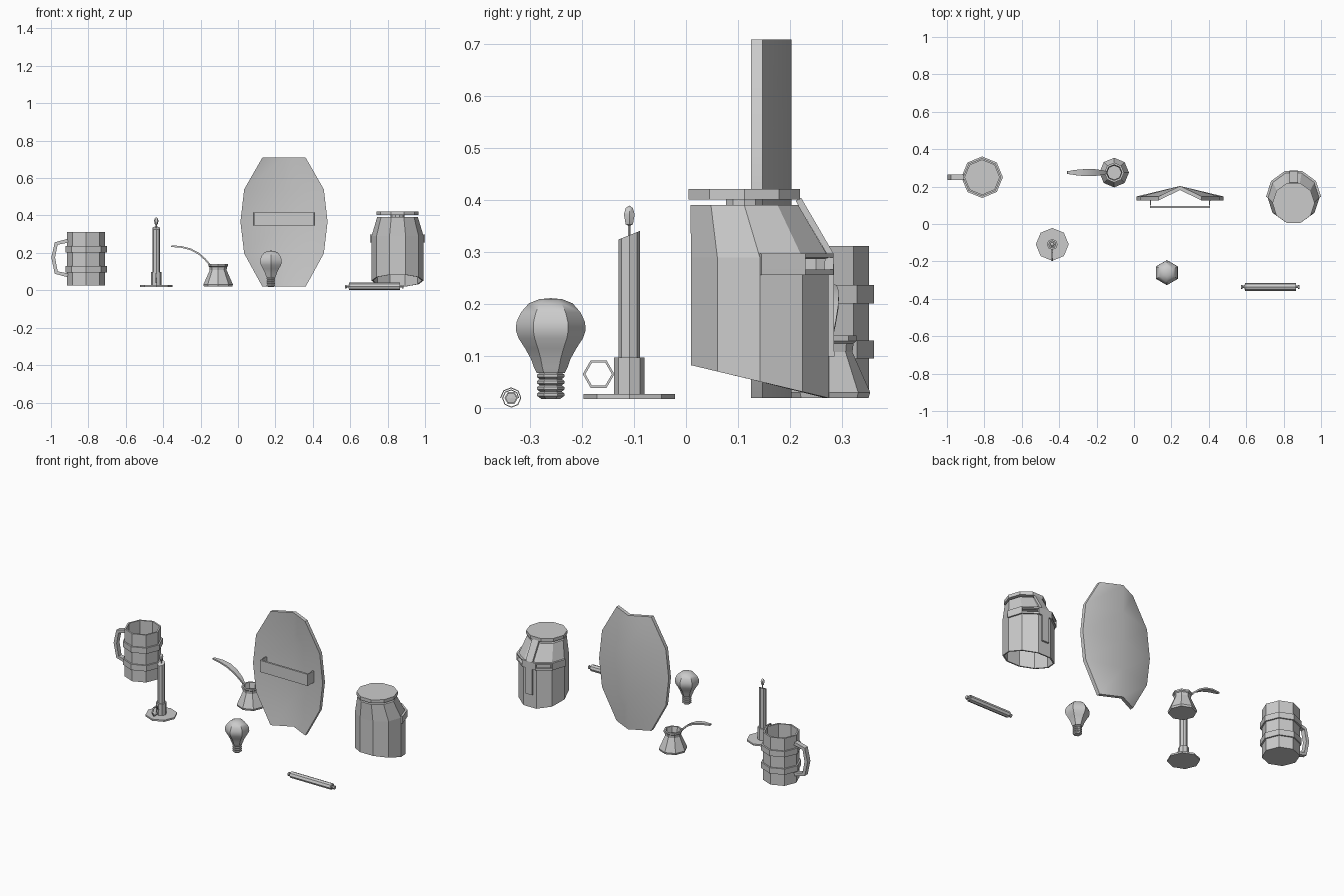
import bpy, bmesh
from math import sin, cos, pi, radians
from mathutils import Vector

if "Cube" in bpy.data.objects:
    bpy.data.objects.remove(bpy.data.objects["Cube"])


def make(name, verts, faces, smooth=None):
    bm = bmesh.new()
    vs = [bm.verts.new(v) for v in verts]
    for f in faces:
        bm.faces.new([vs[i] for i in f])
    bmesh.ops.remove_doubles(bm, verts=bm.verts, dist=1e-5)
    bmesh.ops.recalc_face_normals(bm, faces=bm.faces)
    me = bpy.data.meshes.new(name)
    bm.to_mesh(me)
    bm.free()
    ob = bpy.data.objects.new(name, me)
    bpy.context.collection.objects.link(ob)
    if smooth:
        bpy.ops.object.select_all(action='DESELECT')
        ob.select_set(True)
        bpy.context.view_layer.objects.active = ob
        bpy.ops.object.shade_smooth_by_angle(angle=radians(smooth))
    return ob


def lathe(name, profile, n, centre, turn=0.0, loop=False, axis='Z', smooth=None):
    """Revolve (radius, height) points; axis X lays the part on its side."""
    verts = []
    for r, h in profile:
        for k in range(n):
            a = 2 * pi * k / n + turn
            p = (r * cos(a), r * sin(a), h) if axis == 'Z' else (h, r * cos(a), r * sin(a))
            verts.append(Vector(p) + Vector(centre))
    m = len(profile)
    faces = []
    for j in range(m if loop else m - 1):
        i = (j + 1) % m
        for k in range(n):
            q = (k + 1) % n
            f = [j * n + k, j * n + q, i * n + q, i * n + k]
            if profile[j][0] == 0:
                f.pop(1)
            elif profile[i][0] == 0:
                f.pop(2)
            faces.append(f)
    return make(name, verts, faces, smooth)


def disc(name, r, z0, z1, n, centre, turn=0.0, **kw):
    return lathe(name, [(0, z0), (r, z0), (r, z1), (0, z1)], n, centre, turn, **kw)


def ribbon(name, path, widths, thick, place, closed=False, smooth=None):
    """Sweep a flat rectangular section along a 2D path."""
    n = len(path)
    pts = [Vector(p) for p in path]
    if not isinstance(widths, (list, tuple)):
        widths = [widths] * n
    verts, faces = [], []
    for i, p in enumerate(pts):
        a = pts[(i - 1) % n] if closed or i else p
        b = pts[(i + 1) % n] if closed or i < n - 1 else p
        d = (b - a).normalized()
        off = Vector((-d.y, d.x)) * thick / 2
        w = widths[i] / 2
        for q, s in ((p + off, w), (p + off, -w), (p - off, -w), (p - off, w)):
            verts.append(place(q.x, q.y, s))
    for i in range(n if closed else n - 1):
        j = (i + 1) % n
        faces += [(4 * i + k, 4 * i + (k + 1) % 4, 4 * j + (k + 1) % 4, 4 * j + k) for k in range(4)]
    if not closed:
        faces += [(0, 1, 2, 3), tuple(range(4 * n - 4, 4 * n))]
    return make(name, verts, faces, smooth)


# Tankard: hollow body, two bands, side handle
mug = (-0.812, 0.25, 0)
lathe("mug_body", [(0, .025), (.102, .025), (.102, .312), (.092, .312), (.092, .045), (0, .045)], 8, mug)
for z in (.096, .202):
    lathe("mug_band", [(.098, z), (.111, z), (.111, z + .035), (.098, z + .035)], 8, mug, loop=True)
ribbon("mug_handle", [(-.91, .265), (-.972, .25), (-.988, .175), (-.972, .095), (-.91, .08)],
       .028, .02, lambda a, b, w: (a, .25 + w, b))

# Candle in a chamber stick
can = (-0.437, -0.109, 0)
disc("candle_plate", .088, .018, .028, 8, can)
disc("candle_socket", .029, .028, .098, 8, can)
candle = disc("candle", .021, .09, .333, 8, can)
for v in candle.data.vertices:
    if v.co.z > .2:
        v.co.z += (v.co.y - can[1]) * .4
disc("candle_wick", .003, .33, .356, 6, can)
lathe("candle_flame", [(0, .35), (.008, .354), (.012, .373), (.008, .385), (0, .39)], 6, can, smooth=40)
ribbon("candle_ring", [(-.168 + .028 * cos(k * pi / 3), .066 + .028 * sin(k * pi / 3)) for k in range(6)],
       .008, .005, lambda a, b, w: (can[0] + w, a, b), closed=True)

# Long-handled coffee pot
pot = (-0.106, 0.275, 0)
lathe("coffee_pot", [(0, .02), (.076, .02), (.079, .031), (.045, .108), (.047, .125), (.053, .13), (.053, .14),
                     (.042, .14), (.037, .108), (.068, .036), (0, .036)], 8, pot)
ribbon("coffee_pot_handle", [(-.148, .133), (-.175, .165), (-.21, .196), (-.255, .22), (-.305, .232), (-.357, .236)],
       [.012, .026, .036, .038, .03, .014], .009, lambda a, b, w: (a, pot[1] + w, b), smooth=30)

# Bent shield with a strap on its inner side
rows = [(.02, .116), (.197, .213), (.366, .233), (.54, .213), (.709, .116)]
sv, sf = [], []
for z, hw in rows:
    sv += [(.246 + hw * s, y, z) for s, y in
           ((-1, .125), (0, .182), (1, .125), (1, .147), (0, .203), (-1, .147))]
for j in range(4):
    sf += [(6 * j + k, 6 * j + (k + 1) % 6, 6 * j + 6 + (k + 1) % 6, 6 * j + 6 + k) for k in range(6)]
for b in (0, 24):
    sf += [(b, b + 1, b + 4, b + 5), (b + 1, b + 2, b + 3, b + 4)]
make("shield", sv, sf, smooth=60)
ribbon("shield_strap", [(.088, .16), (.088, .091), (.404, .091), (.404, .16)], .07, .012,
       lambda a, b, w: (a, b, .381 + w))


# Great helm facing +y
HX = .853


def helm_shell(name, rings, facets, thick, offset, slit_row, cap=False):
    n = 10
    verts, faces = [], []
    for zf, cy, r in rings:
        for k in range(n):
            a = 2 * pi * k / n
            y = cy + r * sin(a)
            verts.append((HX + r * cos(a), y, zf(y)))
    for j in range(len(rings) - 1):
        for k in range(facets):
            if j == slit_row and k in (1, 3):
                continue  # eye slits
            q = (k + 1) % n
            faces.append((j * n + k, j * n + q, j * n + n + q, j * n + n + k))
    if cap:
        faces.append(tuple(range(len(verts) - n, len(verts))))
    used = {i for f in faces for i in f}
    remap = {i: p for p, i in enumerate(sorted(used))}
    ob = make(name, [verts[i] for i in sorted(used)], [[remap[i] for i in f] for f in faces])
    mod = ob.modifiers.new("wall", 'SOLIDIFY')
    mod.thickness, mod.offset = thick, offset


def level(z):
    return lambda y: z


helm_shell("helmet_body", [(lambda y: .083 - .238 * (y - .01), .142, .139), (level(.267), .142, .139),
                           (level(.29), .142, .139), (level(.391), .112, .109)], 10, .008, -1, 1, cap=True)
helm_shell("helmet_visor_band", [(level(z), .143, .142) for z in (.256, .267, .29, .298)], 5, .012, 0, 1)
ribbon("helmet_front_strip", [(.216, .402), (.278, .296), (.279, .1)], .045, .012,
       lambda a, b, w: (HX + w, a, b))
disc("helmet_neck", .037, .385, .405, 10, (HX, .112, 0))
disc("helmet_lid", .113, .402, .422, 10, (HX, .112, 0))

# Light bulb, hexagonal
bulb = (0.176, -0.26, 0)
lathe("bulb_glass", [(0, .212), (.022, .21), (.042, .202), (.057, .185), (.066, .166), (.067, .15), (.062, .135),
                     (.049, .115), (.038, .095), (.032, .078), (.027, .068), (0, .068)],
      6, bulb, pi / 2, smooth=32)
screw = [(0, .068)]
for z in (.064, .052, .04, .028):
    screw += [(.022, z + .004), (.026, z + .001), (.026, z - .004), (.022, z - .007)]
lathe("bulb_screw_base", screw + [(.018, .018), (0, .018)], 6, bulb, pi / 2)

# Rolled scroll on a rod
sc = (0.729, -0.336, 0.02)
disc("scroll_rod", .013, -.138, .138, 6, sc, axis='X')
for s in (-1, 1):
    lathe("scroll_knob", [(0, .136 * s), (.006, .136 * s), (.006, .147 * s), (.011, .149 * s),
                          (.011, .156 * s), (0, .157 * s)], 6, sc, axis='X')
spiral = [(.0145 + .0005 * k, k * pi / 4) for k in range(13)]
ribbon("scroll_paper", [(r * cos(a), r * sin(a)) for r, a in spiral], .272, .002,
       lambda a, b, w: (sc[0] + w, sc[1] + a, sc[2] + b))
